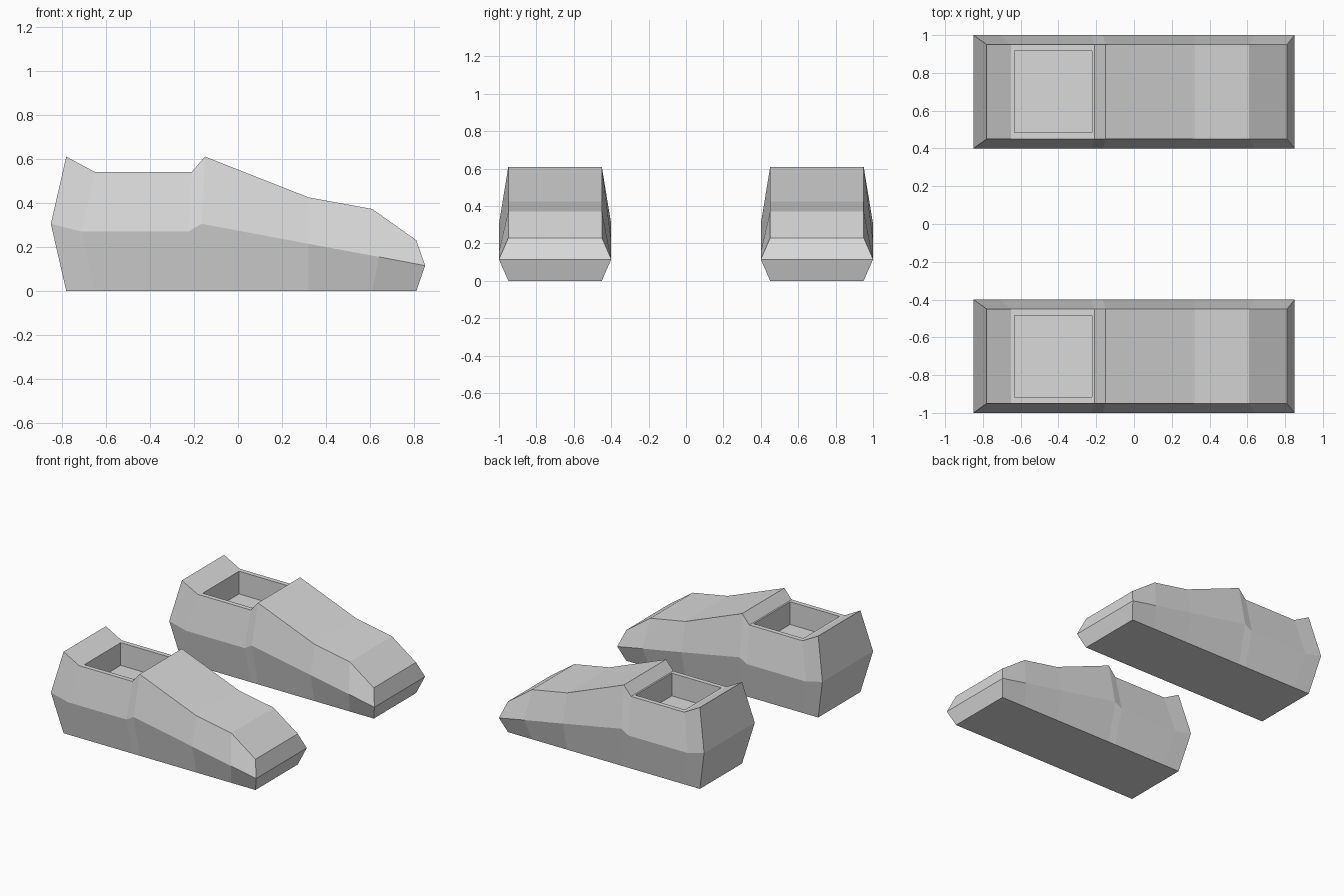
import bpy
import bmesh

cube = bpy.data.objects.get("Cube")
if cube:
    bpy.data.objects.remove(cube, do_unlink=True)

# Single plain grey
grey = bpy.data.materials.new("light_grey")
grey.use_nodes = True
colour = (0.7, 0.7, 0.7, 1.0)
grey.diffuse_color = colour
grey.node_tree.nodes["Principled BSDF"].inputs["Base Color"].default_value = colour

# Side profile, heel to toe: (x, z) along the top edge and the widest line
TOP = [(-0.78, 0.61), (-0.65, 0.54), (-0.21, 0.54), (-0.15, 0.61),
       (0.32, 0.425), (0.61, 0.372), (0.81, 0.23)]
MIDDLE = [(-0.85, 0.305), (-0.71, 0.27), (-0.225, 0.27), (-0.165, 0.305),
          (0.32, 0.214), (0.64, 0.155), (0.85, 0.115)]
EDGE_HALF, MIDDLE_HALF = 0.25, 0.30

# Foot opening
HOLE_X = (-0.632, -0.222)
HOLE_HALF = 0.215
HOLE_DEPTH = 0.17


def build_shoe_mesh():
    bm = bmesh.new()
    # Hexagonal cross-sections
    rings = []
    for (tx, tz), (mx, mz) in zip(TOP, MIDDLE):
        section = [(tx, -EDGE_HALF, 0), (mx, -MIDDLE_HALF, mz), (tx, -EDGE_HALF, tz),
                   (tx, EDGE_HALF, tz), (mx, MIDDLE_HALF, mz), (tx, EDGE_HALF, 0)]
        rings.append([bm.verts.new(p) for p in section])

    # Skin between neighbouring sections
    opening = None
    for i, (a, b) in enumerate(zip(rings, rings[1:])):
        for k in range(6):
            n = (k + 1) % 6
            face = bm.faces.new((a[k], b[k], b[n], a[n]))
            if i == 1 and k == 2:
                opening = face

    # Heel and toe, each folded along the widest line
    for ring in (rings[0], rings[-1]):
        bm.faces.new((ring[0], ring[1], ring[4], ring[5]))
        bm.faces.new((ring[1], ring[2], ring[3], ring[4]))
    bmesh.ops.recalc_face_normals(bm, faces=bm.faces)

    # Inset the ankle face to a rim, then sink it
    bmesh.ops.inset_individual(bm, faces=[opening], thickness=0.02)
    middle_x = sum(HOLE_X) / 2
    for v in opening.verts:
        v.co.x = HOLE_X[0] if v.co.x < middle_x else HOLE_X[1]
        v.co.y = HOLE_HALF if v.co.y > 0 else -HOLE_HALF
    floor = bmesh.ops.extrude_discrete_faces(bm, faces=[opening])["faces"][0]
    for v in floor.verts:
        v.co.z -= HOLE_DEPTH

    mesh = bpy.data.meshes.new("shoe")
    bm.to_mesh(mesh)
    bm.free()
    mesh.materials.append(grey)
    return mesh


# The pair, toes towards +x
shoe_mesh = build_shoe_mesh()
for name, y in (("front_shoe", -0.7), ("back_shoe", 0.7)):
    shoe = bpy.data.objects.new(name, shoe_mesh)
    shoe.location.y = y
    bpy.context.collection.objects.link(shoe)
